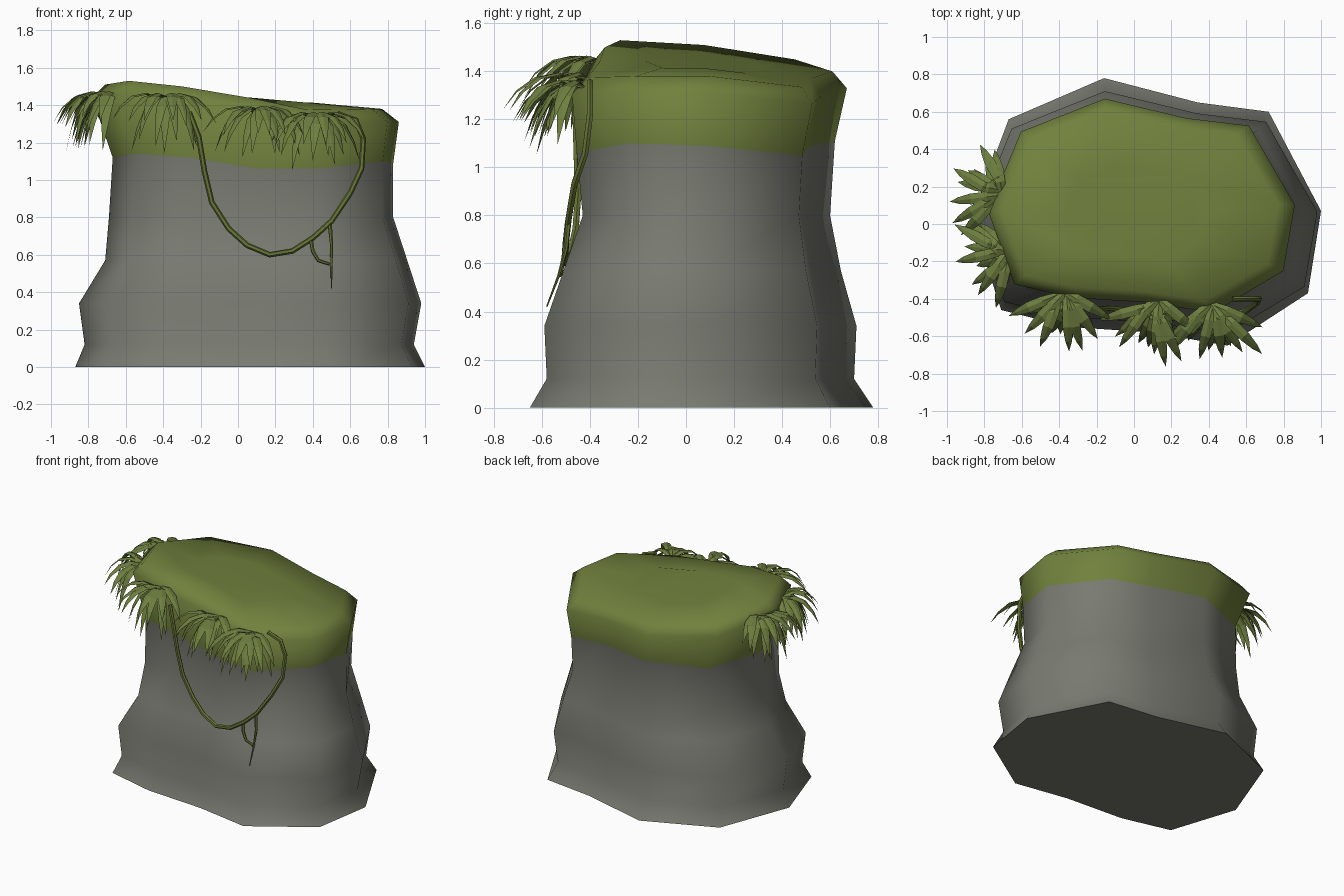
import bpy, bmesh, math, random
from mathutils import Vector

if "Cube" in bpy.data.objects:
    bpy.data.objects.remove(bpy.data.objects["Cube"])

random.seed(4)


def material(name, rgb):
    m = bpy.data.materials.new(name)
    m.diffuse_color = (*rgb, 1)
    m.use_nodes = True
    m.node_tree.nodes["Principled BSDF"].inputs["Base Color"].default_value = m.diffuse_color
    return m


STONE = material("grey stone", (0.19, 0.195, 0.165))
MOSS = material("green moss", (0.165, 0.22, 0.047))
LEAF = material("leaf green", (0.155, 0.21, 0.05))
VINE = material("vine green", (0.13, 0.17, 0.035))


def mesh_object(name, bm, mats):
    me = bpy.data.meshes.new(name)
    bm.to_mesh(me)
    bm.free()
    ob = bpy.data.objects.new(name, me)
    bpy.context.collection.objects.link(ob)
    for m in mats:
        me.materials.append(m)
    return ob


def select_only(ob):
    bpy.ops.object.select_all(action='DESELECT')
    ob.select_set(True)
    bpy.context.view_layer.objects.active = ob


# Rock: one ground outline (counter-clockwise), refitted to each level's extents
OUTLINE = [(-.16, .78), (-.67, .56), (-.87, .03), (-.71, -.46), (-.35, -.55), (.1, -.58),
           (.5, -.65), (.93, -.37), (1.0, .07), (.72, .60), (.34, .65)]
TOP_Z = [1.40, 1.45, 1.51, 1.53, 1.50, 1.44, 1.375, 1.38, 1.38, 1.335, 1.37]
MOSS_Z = [1.11, 1.10, 1.12, 1.14, 1.12, 1.06, 1.06, 1.10, 1.09, 1.05, 1.09]


def fitted(xmin, xmax, ymin, ymax):
    return [(xmin + (x + .87) / 1.87 * (xmax - xmin),
             ymin + (y + .65) / 1.43 * (ymax - ymin)) for x, y in OUTLINE]


n = len(OUTLINE)
LEVELS = [([0] * n, (-.87, 1.0, -.65, .78)),
          ([.12] * n, (-.82, .94, -.58, .70)),
          ([.34] * n, (-.85, .98, -.59, .71)),
          ([.57] * n, (-.71, .905, -.51, .645)),
          ([.80] * n, (-.69, .83, -.43, .60)),
          (MOSS_Z, (-.67, .83, -.455, .62)),
          ([z - .07 for z in TOP_Z], (-.78, .86, -.475, .67)),
          (TOP_Z, (-.71, .77, -.41, .61)),
          ([.5 * z + .5 * 1.45 for z in TOP_Z], (-.38, .38, -.2, .32))]

bm = bmesh.new()
rings = [[bm.verts.new((x, y, z)) for (x, y), z in zip(fitted(*ext), zs)] for zs, ext in LEVELS]
for k in range(len(rings) - 1):
    a, b = rings[k], rings[k + 1]
    for i in range(n):
        j = (i + 1) % n
        f = bm.faces.new((a[i], a[j], b[j], b[i]))
        f.material_index = 1 if k >= 5 else 0      # moss above the moss line
bm.faces.new(rings[0][::-1])
bm.faces.new(rings[-1]).material_index = 1
bmesh.ops.recalc_face_normals(bm, faces=bm.faces)
rock = mesh_object("mossy_rock", bm, [STONE, MOSS])
select_only(rock)
bpy.ops.object.shade_smooth_by_angle(angle=math.radians(62))


# Leaf tufts: arching, folded blades fanned around an outward heading
def blade(bm, root, heading, reach, rise, drop, width):
    out = Vector((math.cos(heading), math.sin(heading), 0))
    side = Vector((-out.y, out.x, 0))
    rows = []
    for t, w in [(0, .45), (.28, .95), (.55, 1), (.8, .6)]:
        c = Vector(root) + out * reach * (1.25 * t - .25 * t * t)
        c.z += rise * 4 * t * (1 - t) - drop * t * t
        rows.append([bm.verts.new(c + side * s * width * w / 2 + Vector((0, 0, .008 * (s == 0))))
                     for s in (-1, 0, 1)])
    tip = bm.verts.new(Vector(root) + out * reach - Vector((0, 0, drop)))
    for a, b in zip(rows, rows[1:]):
        for i in range(2):
            bm.faces.new((a[i], b[i], b[i + 1], a[i + 1]))
    for i in range(2):
        bm.faces.new((rows[-1][i], tip, rows[-1][i + 1]))


TUFTS = [("leaf_tuft_front_left", (-.38, -.37, 1.43), -92, .33),
         ("leaf_tuft_front_middle", (.13, -.41, 1.36), -100, .34),
         ("leaf_tuft_front_right", (.42, -.43, 1.33), -82, .33),
         ("leaf_tuft_left_front", (-.67, -.16, 1.44), 196, .30),
         ("leaf_tuft_left_back", (-.71, .15, 1.43), 165, .29)]
for name, root, heading, reach in TUFTS:
    bm = bmesh.new()
    # upper fan reaches outward, lower fan hangs down
    for count, spread, rmul, rise, drop in [(7, 62, 1.0, .045, .13), (7, 58, .72, .035, .25)]:
        for i in range(count):
            a = heading + spread * (2 * i / (count - 1) - 1) + random.uniform(-5, 5)
            start = (root[0] + random.uniform(-.03, .03), root[1] + random.uniform(-.03, .03), root[2])
            blade(bm, start, math.radians(a), reach * rmul * random.uniform(.85, 1.04),
                  rise, drop * random.uniform(.8, 1.15), .058)
    mesh_object(name, bm, [LEAF])


# Vines: tubes along points, with a taper towards the loose ends
def vine(name, points, r0, r1):
    cu = bpy.data.curves.new(name, 'CURVE')
    cu.dimensions = '3D'
    cu.bevel_depth = 1
    cu.bevel_resolution = 1
    cu.use_fill_caps = True
    sp = cu.splines.new('POLY')
    sp.points.add(len(points) - 1)
    for i, p in enumerate(points):
        sp.points[i].co = (*p, 1)
        sp.points[i].radius = r0 + (r1 - r0) * i / (len(points) - 1)
    ob = bpy.data.objects.new(name, cu)
    bpy.context.collection.objects.link(ob)
    cu.materials.append(VINE)
    select_only(ob)
    bpy.ops.object.convert(target='MESH')
    bpy.ops.object.shade_smooth_by_angle(angle=math.radians(50))


vine("hanging_vine", [(-.26, -.43, 1.36), (-.21, -.46, 1.23), (-.18, -.455, 1.05), (-.14, -.45, .88),
                      (-.05, -.46, .74), (.05, -.48, .65), (.17, -.50, .60), (.29, -.505, .62),
                      (.40, -.50, .69), (.50, -.49, .78), (.60, -.465, .93), (.66, -.42, 1.06),
                      (.67, -.40, 1.22), (.63, -.40, 1.32), (.53, -.40, 1.355)], .015, .015)
vine("vine_tendril", [(.49, -.49, .77), (.50, -.50, .66), (.50, -.53, .55), (.50, -.58, .42)], .012, .003)
vine("vine_loop", [(.39, -.50, .68), (.40, -.51, .62), (.43, -.52, .57), (.49, -.525, .55)], .011, .008)
